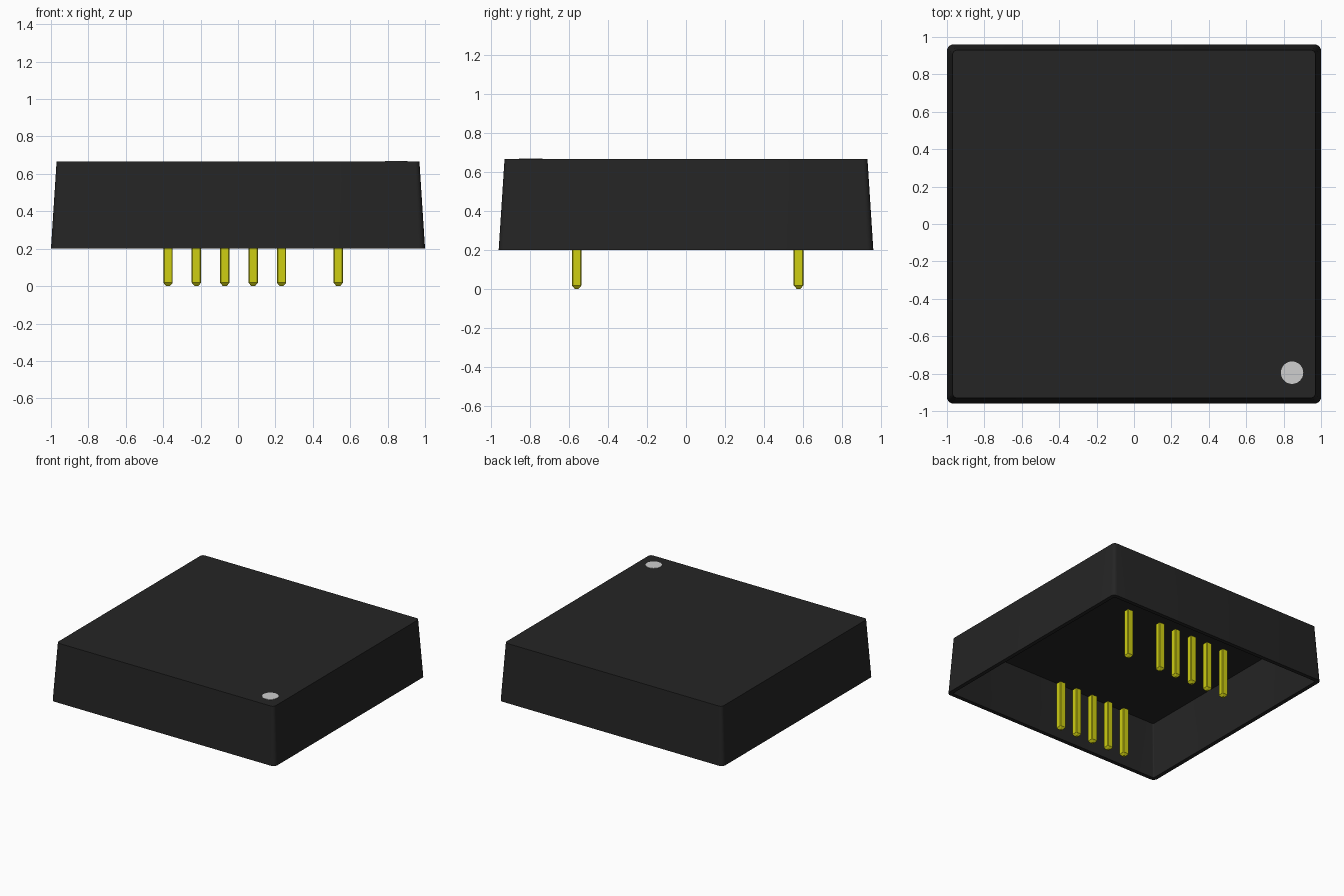
import bpy
import bmesh
import math

cube = bpy.data.objects.get("Cube")
if cube:
    bpy.data.objects.remove(cube, do_unlink=True)


def make_material(name, rgb):
    m = bpy.data.materials.new(name)
    m.use_nodes = True
    m.diffuse_color = (*rgb, 1)
    m.node_tree.nodes["Principled BSDF"].inputs["Base Color"].default_value = (*rgb, 1)
    return m


black = make_material("black plastic", (0.018, 0.018, 0.018))
yellow = make_material("yellow metal", (0.62, 0.62, 0.006))
grey = make_material("light grey paint", (0.62, 0.62, 0.62))


def rounded_loop(hx, hy, r, segments):
    """Outline of a rectangle with rounded corners, counter-clockwise."""
    points = []
    for quarter, (sx, sy) in enumerate(((1, 1), (-1, 1), (-1, -1), (1, -1))):
        for i in range(segments + 1):
            a = math.radians(90) * (quarter + i / segments)
            points.append((sx * (hx - r) + r * math.cos(a),
                           sy * (hy - r) + r * math.sin(a)))
    return points


def loft(name, sections, segments, material, location=(0, 0, 0)):
    """Skin (half x, half y, corner radius, z) sections and cap both ends."""
    bm = bmesh.new()
    rings = [[bm.verts.new((x, y, z)) for x, y in rounded_loop(hx, hy, r, segments)]
             for hx, hy, r, z in sections]
    n = len(rings[0])
    for low, high in zip(rings, rings[1:]):
        for i in range(n):
            j = (i + 1) % n
            bm.faces.new((low[i], low[j], high[j], high[i]))
    bm.faces.new(rings[0][::-1])
    bm.faces.new(rings[-1])
    bmesh.ops.recalc_face_normals(bm, faces=bm.faces)
    mesh = bpy.data.meshes.new(name)
    bm.to_mesh(mesh)
    bm.free()
    mesh.materials.append(material)
    obj = bpy.data.objects.new(name, mesh)
    obj.location = location
    bpy.context.collection.objects.link(obj)
    return obj


# Hollow tapered case, open underneath: inner roof, inner rim, outer rim, top
case = loft("case", [
    (0.938, 0.898, 0.010, 0.635),
    (0.968, 0.928, 0.010, 0.200),
    (1.000, 0.960, 0.035, 0.200),
    (0.970, 0.930, 0.025, 0.665),
], 5, black)
bpy.ops.object.select_all(action="DESELECT")
case.select_set(True)
bpy.context.view_layer.objects.active = case
bpy.ops.object.shade_smooth_by_angle(angle=math.radians(30))

# Square pins with chamfered edges and tapered tips, in two rows
pitch = 0.1517
rows = {"front": (-0.56, (0, 1, 2, 3, 4)), "back": (0.577, (0, 1, 2, 3, 4, 6))}
for row, (y, slots) in rows.items():
    for slot in slots:
        loft(f"{row}_pin_{slot + 1}", [
            (0.010, 0.010, 0.003, 0.0),
            (0.025, 0.025, 0.005, 0.018),
            (0.025, 0.025, 0.005, 0.395),
        ], 1, yellow, (-0.374 + pitch * slot, y, 0))

# Round marker on the top, by the front corner
bpy.ops.mesh.primitive_cylinder_add(vertices=32, radius=0.06, depth=0.004,
                                    location=(0.845, -0.795, 0.666))
marker = bpy.context.object
marker.name = "corner_marker"
marker.data.materials.append(grey)
